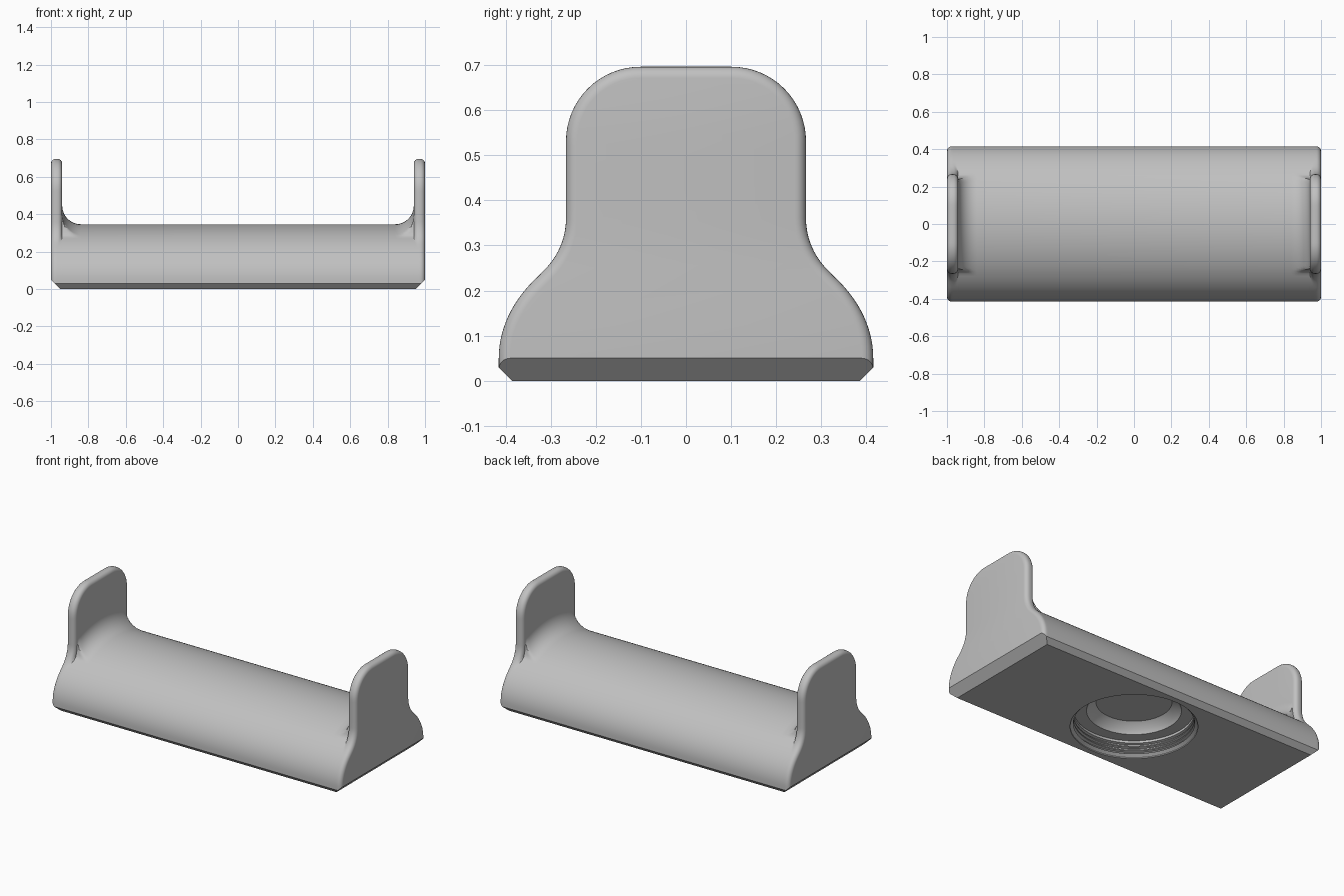
import bpy, bmesh
from math import sin, cos, pi, radians, hypot
from mathutils import Vector

if "Cube" in bpy.data.objects:
    bpy.data.objects.remove(bpy.data.objects["Cube"])

# Main dimensions
HALF_W, SPRING, RISE = 0.415, 0.05, 0.296   # domed body
PLATE_W, PLATE_TOP, CORNER = 0.266, 0.696, 0.165
FLARE, FLARE_Z = 0.16, 0.36                 # concave flare beside each plate
FILLET, EDGE, THICK = 0.10, 0.025, 0.06

grey = bpy.data.materials.new("light grey")
grey.use_nodes = True
colour = (0.53, 0.53, 0.53, 1)
grey.diffuse_color = colour
grey.node_tree.nodes["Principled BSDF"].inputs["Base Color"].default_value = colour


def arc(cx, cz, rx, rz, a0, a1, n):
    steps = [radians(a0 + (a1 - a0) * i / n) for i in range(n + 1)]
    return [Vector((cx + rx * cos(a), cz + rz * sin(a))) for a in steps]


def plate_outline():
    """End plate outline, from the right foot over the top to the left foot."""
    half = [Vector((HALF_W, 0))]
    half += arc(0, SPRING, HALF_W, RISE, 0, 38, 14)
    half += arc(PLATE_W + FLARE, FLARE_Z, FLARE, FLARE, 226, 180, 10)
    flat = PLATE_W - CORNER
    half += [Vector((PLATE_W, FLARE_Z + 0.04 * i)) for i in range(1, 5)]
    half += arc(flat, PLATE_TOP - CORNER, CORNER, CORNER, 0, 90, 16)
    half += [Vector((flat * (1 - i / 4), PLATE_TOP)) for i in range(1, 4)]
    mirrored = [Vector((-p.x, p.y)) for p in reversed(half)]
    return half + [Vector((0, PLATE_TOP))] + mirrored


outline = plate_outline()


def inset_outline(d):
    result = []
    for i, p in enumerate(outline):
        t = outline[min(i + 1, len(outline) - 1)] - outline[max(i - 1, 0)]
        if i in (0, len(outline) - 1):
            t = Vector((0, 1 if i == 0 else -1))
        result.append(p + Vector((-t.y, t.x)).normalized() * d)
    return result


def section(fillet, inset):
    """Domed body section grown by the fillet, held inside the plate outline."""
    hub = Vector((0, SPRING))
    points = []
    for p, q in zip(outline, inset_outline(inset)):
        if p.y <= SPRING + 1e-6:
            points.append(p)
            continue
        ray = (q - hub)
        k = 1 / hypot(ray.x / HALF_W, ray.y / RISE)
        body = ray * k
        length = max(body.length, min(ray.length, body.length + fillet))
        points.append(hub + ray.normalized() * length)
    return points


# Stations along one half: fillet, rounded inner plate edge, rounded outer edge
stations = []
inner = 1 - THICK
for i in range(13):
    a = pi / 2 * i / 12
    stations.append((inner - FILLET + FILLET * sin(a), section(FILLET * (1 - cos(a)), EDGE)))
for i in range(7):
    a = pi / 2 * i / 6
    stations.append((inner + EDGE * (1 - cos(a)), section(9, EDGE * (1 - sin(a)))))
for i in range(7):
    a = pi / 2 * i / 6
    stations.append((1 - EDGE + EDGE * sin(a), inset_outline(EDGE * (1 - cos(a)))))
stations = [(-x, s) for x, s in reversed(stations)] + stations

# Loft the body and both end plates as one solid
bm = bmesh.new()
rings = [[bm.verts.new((x, p.x, p.y)) for p in s] for x, s in stations]
for r0, r1 in zip(rings, rings[1:]):
    for i in range(len(r0)):
        j = (i + 1) % len(r0)
        bm.faces.new((r0[i], r1[i], r1[j], r0[j]))
bm.faces.new(rings[0])
bm.faces.new(list(reversed(rings[-1])))
bmesh.ops.remove_doubles(bm, verts=bm.verts, dist=1e-5)

# Chamfer the underside edges
for co, normal in (((0.95, 0, 0), (1, 0, -1)), ((-0.95, 0, 0), (-1, 0, -1)),
                   ((0, 0.386, 0), (0, 1, -1)), ((0, -0.386, 0), (0, -1, -1))):
    cut = bmesh.ops.bisect_plane(bm, geom=bm.verts[:] + bm.edges[:] + bm.faces[:],
                                 plane_co=co, plane_no=normal, clear_outer=True)
    edges = [e for e in cut["geom_cut"] if isinstance(e, bmesh.types.BMEdge)]
    bmesh.ops.holes_fill(bm, edges=edges, sides=0)
bmesh.ops.recalc_face_normals(bm, faces=bm.faces)
bmesh.ops.dissolve_faces(bm, faces=[f for f in bm.faces if f.normal.z < -0.999])


def make_object(name, mesh_data):
    mesh = bpy.data.meshes.new(name)
    mesh_data.to_mesh(mesh)
    mesh_data.free()
    mesh.materials.append(grey)
    obj = bpy.data.objects.new(name, mesh)
    bpy.context.collection.objects.link(obj)
    return obj


holder = make_object("holder_body", bm)

# Threaded socket cutter, turned about the vertical axis
profile = [(0, -0.03), (0.353, -0.03), (0.353, 0.006), (0.335, 0.02)]
for k in range(3):
    z = 0.024 + 0.024 * k
    profile += [(0.348, z + 0.004), (0.348, z + 0.010), (0.332, z + 0.014), (0.332, z + 0.020)]
profile += [(0.332, 0.1), (0.262, 0.1), (0.25, 0.125), (0.21, 0.155), (0, 0.155)]
bm = bmesh.new()
verts = [bm.verts.new((r, 0, z)) for r, z in profile]
edges = [bm.edges.new(pair) for pair in zip(verts, verts[1:])]
bmesh.ops.spin(bm, geom=verts + edges, cent=(0, 0, 0), axis=(0, 0, 1),
               angle=2 * pi, steps=72, use_merge=True)
bmesh.ops.remove_doubles(bm, verts=bm.verts, dist=1e-5)
bmesh.ops.recalc_face_normals(bm, faces=bm.faces)
cutter = make_object("socket_cutter", bm)
cutter.hide_render = True

# Cut the socket and finish the shading
bpy.ops.object.select_all(action="DESELECT")
holder.select_set(True)
bpy.context.view_layer.objects.active = holder
mod = holder.modifiers.new("socket", "BOOLEAN")
mod.operation = "DIFFERENCE"
mod.solver = "EXACT"
mod.object = cutter
bpy.ops.object.modifier_apply(modifier=mod.name)
bpy.data.objects.remove(cutter)
bpy.ops.object.shade_smooth_by_angle(angle=radians(30))
